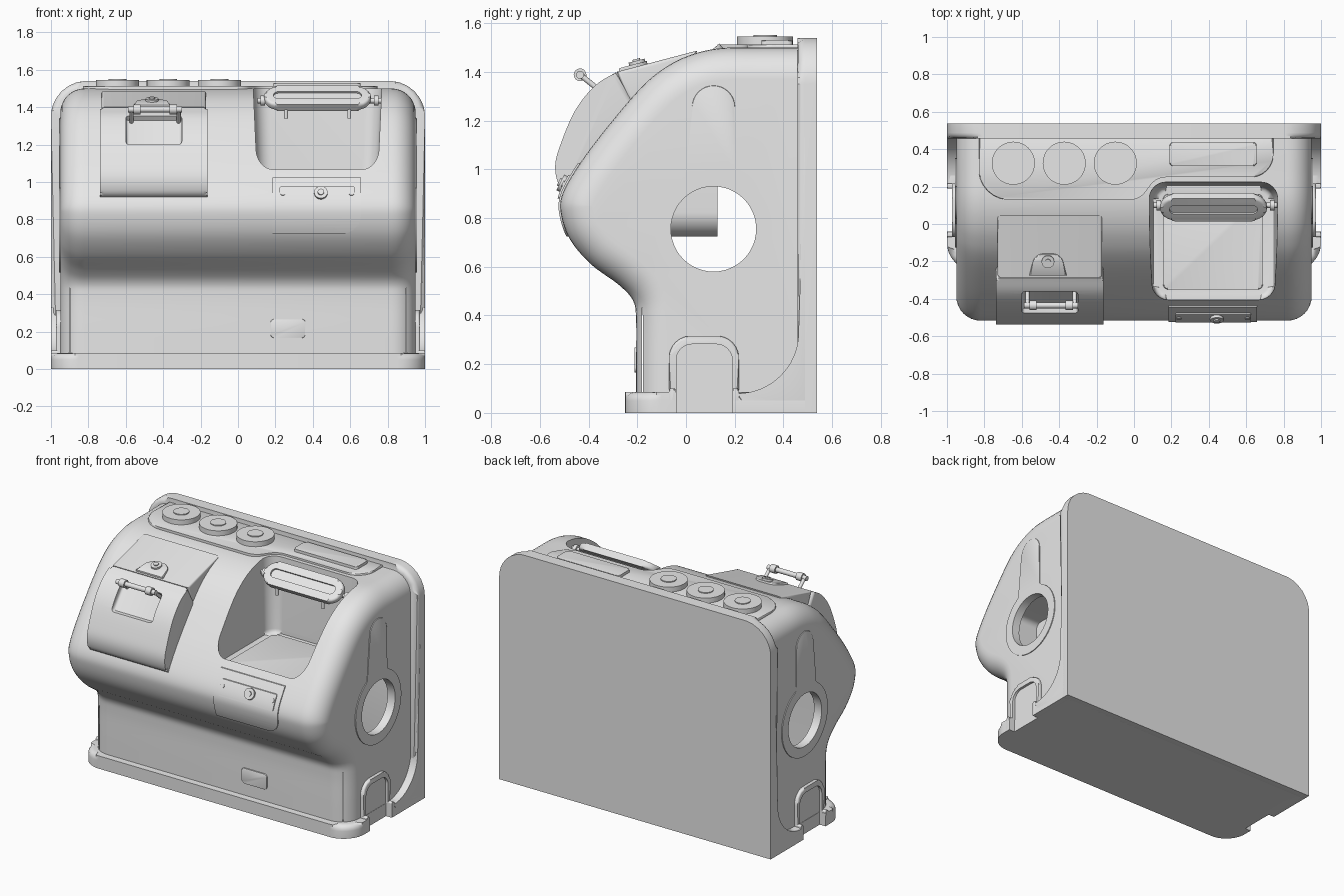
import bpy, bmesh, math
from mathutils import Vector

if "Cube" in bpy.data.objects:
    bpy.data.objects.remove(bpy.data.objects["Cube"])

grey = bpy.data.materials.new("light_grey")
grey.use_nodes = True
grey.diffuse_color = (0.8, 0.8, 0.8, 1)
grey.node_tree.nodes["Principled BSDF"].inputs["Base Color"].default_value = (0.8, 0.8, 0.8, 1)
parts = []


def make(name, bm):
    bmesh.ops.recalc_face_normals(bm, faces=bm.faces)
    mesh = bpy.data.meshes.new(name)
    bm.to_mesh(mesh)
    bm.free()
    mesh.materials.append(grey)
    ob = bpy.data.objects.new(name, mesh)
    bpy.context.scene.collection.objects.link(ob)
    parts.append(ob)
    return ob


def boolean(ob, cutter, op='DIFFERENCE', keep=False):
    mod = ob.modifiers.new("cut", 'BOOLEAN')
    mod.operation, mod.solver, mod.object = op, 'EXACT', cutter
    graph = bpy.context.evaluated_depsgraph_get()
    mesh = bpy.data.meshes.new_from_object(ob.evaluated_get(graph))
    ob.modifiers.clear()
    ob.data = mesh
    if not keep:
        parts.remove(cutter)
        bpy.data.objects.remove(cutter)
    return ob


def rounded(corners, steps=8):
    """Polygon whose corners (u, v, radius) are filleted."""
    out = []
    for i, c in enumerate(corners):
        p = Vector(c[:2])
        if len(c) == 2:
            out.append(p)
            continue
        a = (Vector(corners[i - 1][:2]) - p).normalized()
        b = (Vector(corners[(i + 1) % len(corners)][:2]) - p).normalized()
        half = a.angle(b) / 2
        centre = p + (a + b).normalized() * c[2] / math.sin(half)
        t = c[2] / math.tan(half)
        start, end = p + a * t - centre, p + b * t - centre
        out += [centre + start.lerp(end, k / steps).normalized() * c[2] for k in range(steps + 1)]
    return out


def rect(u0, u1, v0, v1, r):
    return rounded([(u0, v0, r), (u1, v0, r), (u1, v1, r), (u0, v1, r)])


def arc(u, v, r, a0=0, a1=360, n=48):
    angles = [math.radians(a0 + (a1 - a0) * k / n) for k in range(n)]
    return [(u + r * math.cos(a), v + r * math.sin(a)) for a in angles]


def spline(pts, sub=6):
    p = [Vector(q) for q in pts]
    p = [2 * p[0] - p[1]] + p + [2 * p[-1] - p[-2]]
    out = []
    for a, b, c, d in zip(p, p[1:], p[2:], p[3:]):
        for k in range(sub):
            t = k / sub
            out.append(b + (c - a) * t / 2 + (a - 2.5 * b + 2 * c - d / 2) * t * t
                       + (1.5 * (b - c) + (d - a) / 2) * t ** 3)
    return out + [p[-2]]


def prism(name, pts, axis, lo, hi, bevel=0, caps="both", seg=4):
    """Extrude a 2D outline along an axis, with rounded cap edges."""
    bm = bmesh.new()
    put = {'x': lambda u, v, w: (w, u, v), 'y': lambda u, v, w: (u, w, v), 'z': lambda u, v, w: (u, v, w)}[axis]
    rings = [[bm.verts.new(put(p[0], p[1], w)) for p in pts] for w in (lo, hi)]
    faces = [bm.faces.new(r) for r in rings]
    n = len(pts)
    for i in range(n):
        j = (i + 1) % n
        bm.faces.new((rings[0][i], rings[0][j], rings[1][j], rings[1][i]))
    if bevel:
        chosen = {"both": faces, "lo": faces[:1], "hi": faces[1:]}[caps]
        edges = [e for f in chosen for e in f.edges]
        bmesh.ops.bevel(bm, geom=edges, offset=bevel, segments=seg, profile=0.5,
                        affect='EDGES', clamp_overlap=False)
    return make(name, bm)


def rods(name, items, sides=24):
    """Several round bars (start, end, radius) in one object."""
    bm = bmesh.new()
    for a, b, r in items:
        a, b = Vector(a), Vector(b)
        mat = (b - a).to_track_quat('Z', 'Y').to_matrix().to_4x4()
        mat.translation = (a + b) / 2
        bmesh.ops.create_cone(bm, cap_ends=True, segments=sides, radius1=r, radius2=r,
                              depth=(b - a).length, matrix=mat)
    return make(name, bm)


# Body side curve, from the foot over the nose to the back
curve = spline([(-.205, 0), (-.205, .2), (-.205, .38), (-.217, .46), (-.275, .525), (-.39, .61),
                (-.475, .71), (-.512, .81), (-.51, .89), (-.455, .995), (-.35, 1.14), (-.19, 1.33),
                (-.085, 1.418), (.02, 1.47), (.14, 1.497), (.3, 1.5), (.5, 1.5)])


def shell(name, grow=0, r=.13, half=.95, steps=8):
    bm = bmesh.new()
    normals = []
    for i in range(len(curve)):
        t = curve[min(i + 1, len(curve) - 1)] - curve[max(i - 1, 0)]
        normals.append(Vector((-t.y, t.x)).normalized())
    angles = [math.pi / 2 * k / steps for k in range(steps + 1)]
    stations = [(half - r + r * math.sin(a), r * (1 - math.cos(a)) - grow) for a in angles]
    stations = [(-x, d) for x, d in reversed(stations)] + stations
    rings = []
    for x, d in stations:
        outline = [p - n * d for p, n in zip(curve, normals)] + [Vector((.5, 0))]
        rings.append([bm.verts.new((x, p.x, p.y)) for p in outline])
    for a, b in zip(rings, rings[1:]):
        for i in range(len(a)):
            j = (i + 1) % len(a)
            bm.faces.new((a[i], a[j], b[j], b[i]))
    bm.faces.new(rings[0])
    bm.faces.new(rings[-1])
    return make(name, bm)


# Body: hollow lower part, side holes and the open tray pocket
body = shell("body")
boolean(body, prism("cavity", rect(-.18, .46, .05, .96, .04), 'x', -.9, .9))
cy, cz = .113, .755
boolean(body, prism("hole", arc(cy, cz, .175), 'x', -1.2, 1.2))
pocket = prism("pocket", rect(.075, .775, -.43, .23, .09), 'z', 1.0, 1.65, .03, "lo")
for v in pocket.data.vertices:
    if v.co.z < 1.2:
        v.co.x = .425 + (v.co.x - .425) * .92
        v.co.y = -.1 + (v.co.y + .1) * .92
boolean(body, pocket)
prism("tray_floor", rect(.155, .69, -.35, .16, .03), 'z', .99, 1.012, .008, "hi", 2)
prism("tray_slot", rect(.56, .67, .09, .13, .015), 'z', 1.0, 1.02, .004, "hi", 2)

# Back plate and base
prism("back_plate", rounded([(-1, 0), (1, 0), (1, 1.54, .19), (-1, 1.54, .19)]), 'y', .458, .537, .03, "lo")
base = prism("base", rounded([(-1, .5), (-1, -.25, .15), (1, -.25, .15), (1, .5)]), 'z', 0, .085, .035, "hi")

# Side details, mirrored
keyhole = arc(cy, cz, .24, 90 - math.degrees(math.asin(.088 / .24)), -248.5) + \
    arc(cy, 1.256, .088, 180, 0, 16) + [(cy + .088, 1.256)]
gusset = rounded([(.2, 0), (.2, .08), (.462, .08, .25), (.462, 1.3), (.53, 1.3), (.53, 0)], 14)
arch = rounded([(-.07, 0), (.217, 0), (.217, .316, .09), (-.07, .316, .09)])
opening = rounded([(-.04, -.1), (.19, -.1), (.19, .282, .065), (-.04, .282, .065)])
for s, side, cap in ((1, "left", "hi"), (-1, "right", "lo")):
    def span(a, b):
        return sorted((s * a, s * b))
    plate = prism(side + "_keyhole_plate", keyhole, 'x', *span(.94, .956), .005, cap, 2)
    boolean(plate, prism("hole", arc(cy, cz, .175), 'x', -1.2, 1.2))
    prism(side + "_corner_flange", gusset, 'x', *span(.92, 1), .03, cap)
    boolean(base, prism("notch", opening, 'x', *span(.957, 1.2)))
    frame = prism(side + "_arch_frame", arch, 'x', *span(.93, .972), .012, cap)
    boolean(frame, prism("notch", opening, 'x', *span(.955, 1.2)))
    for y in (-.07, .19):
        prism(side + "_arch_foot", rect(y, y + .027, 0, .1, .008), 'x', *span(.94, 1), .006, cap, 2)

# Control panel on top with three knobs and a bar
prism("top_panel", rounded([(-.83, .47), (-.83, .13, .16), (.03, .13, .1), (.12, .25, .1),
                            (.745, .25, .12), (.745, .47)]), 'z', 1.48, 1.512, .008, "hi", 2)
for x in (-.645, -.373, -.1):
    prism("knob", arc(x, .325, .115), 'z', 1.5, 1.545, .03, "hi")
    prism("knob_cap", arc(x, .325, .048), 'z', 1.52, 1.551, .004, "hi", 2)
prism("top_bar", rect(.19, .656, .31, .437, .02), 'z', 1.5, 1.53, .008, "hi", 2)

# Hopper with sloping lid, door, lock and handle
prism("hopper_lid", [(.045, 1.487), (.03, 1.4), (-.22, 1.25), (-.285, 1.4)], 'x', -.73, -.17, .015)
door = spline([(-.288, 1.398), (-.373, 1.344), (-.455, 1.242), (-.516, 1.1), (-.537, 1.016),
               (-.525, .945), (-.49, .912)])
door = prism("hopper_door", door + [(-.35, .95), (-.2, 1.25)], 'x', -.737, -.164, .022)
boolean(door, prism("scoop", [(-.6, 1.2), (-.45, 1.2), (-.345, 1.33), (-.4, 1.41), (-.6, 1.41)],
                    'x', -.6, -.3, .02))
tab = prism("lock_tab", rounded([(-.1, -.08), (.1, -.08), (.07, .04, .06), (-.07, .04, .06)]),
            'z', -.02, .012, .006, "hi", 2)
tab.location, tab.rotation_euler.x = (-.46, -.197, 1.423), math.radians(14.7)
rods("lid_lock", [((-.46, -.192, 1.404), (-.46, -.203, 1.446), .034),
                  ((-.46, -.192, 1.404), (-.46, -.205, 1.453), .016)])
bar_y, bar_z = -.435, 1.388
rods("hopper_handle", [((-.587, bar_y, bar_z), (-.3, bar_y, bar_z), .016)]
     + [((x - .02, bar_y, bar_z), (x + .02, bar_y, bar_z), .026) for x in (-.54, -.345)]
     + [((x, bar_y - .004, bar_z + .004), (x, -.35, 1.32), .011) for x in (-.57, -.317)])

# Tray handle: a tilted pill with a groove, on a rod
tilt = math.radians(40)
pill = prism("tray_handle", rect(-.285, .285, -.08, .08, .079), 'z', -.022, .022, .015)
boolean(pill, prism("groove", rect(-.235, .235, -.03, .03, .029), 'z', .01, .1))
pill.location, pill.rotation_euler.x = (.425, .09, 1.448), tilt
rods("tray_handle_rod", [((.105, .1, 1.435), (.765, .1, 1.435), .014)]
     + [((x - .012, .1, 1.435), (x + .012, .1, 1.435), .027) for x in (.132, .738)]
     + [((x, .045, 1.42), (x, .045, 1.34), .01) for x in (.257, .595)])

# Drawer: curved front panel, lock strip, knob and housing behind
def skin(name, outline, depth, grow):
    ob = prism(name, outline, 'y', -.7, depth)
    return boolean(ob, shell("skin", grow), 'INTERSECT')


skin("drawer_front", rounded([(.185, .724), (.657, .724, .1), (.657, 1.025), (.185, 1.025)]), -.428, .007)
skin("lock_strip", rect(.222, .625, .88, .976, .01), -.44, .014)
prism("drawer_housing", rounded([(.185, .724), (.657, .724, .1), (.657, .99), (.185, .99)]), 'y', -.44, .13)
rods("drawer_lock", [((.443, -.46, .918), (.443, -.516, .946), .036),
                     ((.443, -.46, .918), (.443, -.523, .949), .017)])
rods("strip_pins", [((x, -.46, .918), (x, -.508, .942), .014) for x in (.24, .607)])

# Small plate low on the front
prism("front_plate", rect(.174, .36, .166, .268, .02), 'y', -.212, -.19, .004, "lo", 2)

# Smooth shading with sharp edges kept
bpy.context.view_layer.update()
for ob in bpy.context.view_layer.objects:
    ob.select_set(ob in parts)
bpy.context.view_layer.objects.active = parts[0]
bpy.ops.object.shade_smooth_by_angle(angle=math.radians(35))
